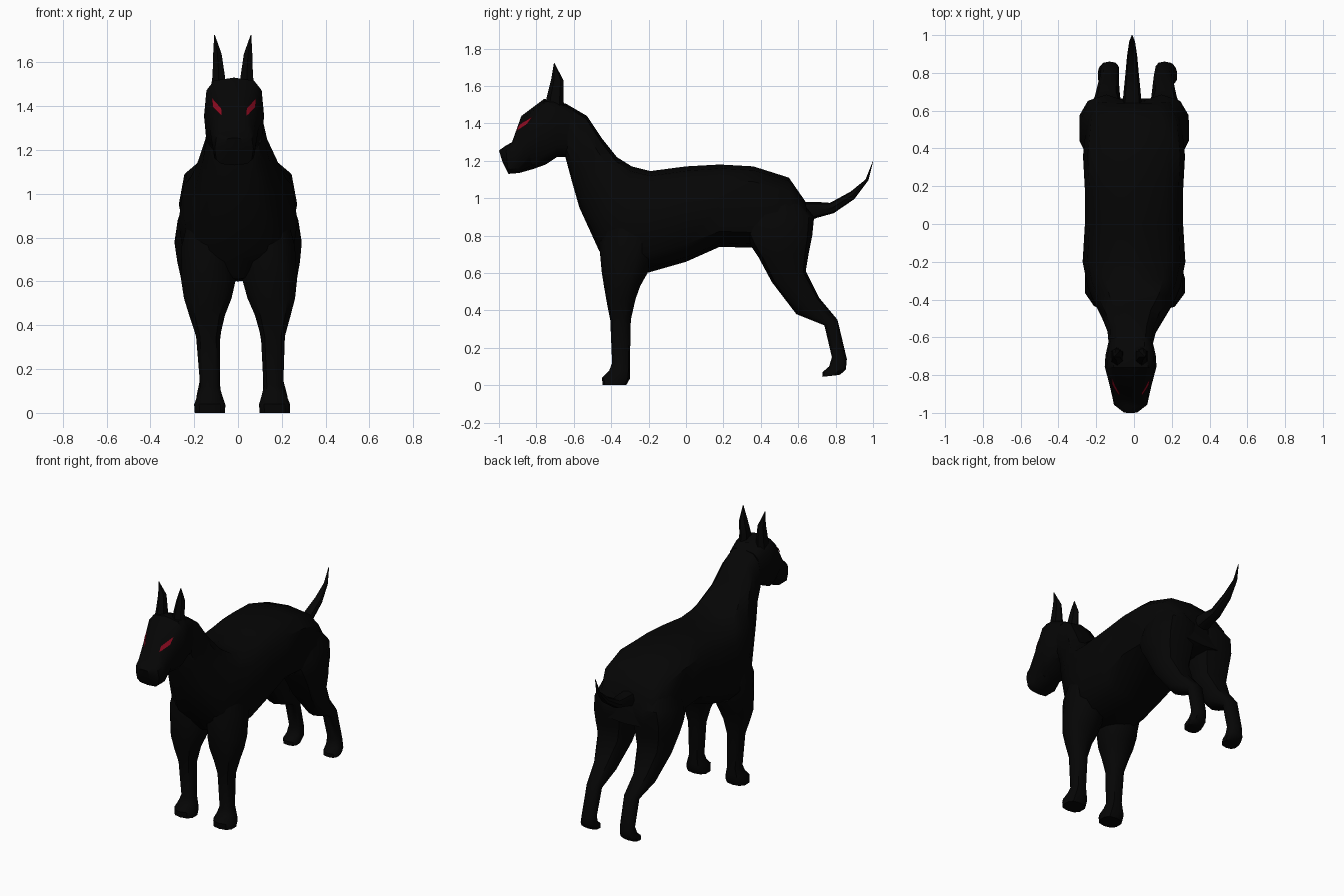
import bpy, bmesh, math
from mathutils import Vector
from mathutils.bvhtree import BVHTree


def material(name, rgb):
    m = bpy.data.materials.new(name)
    m.diffuse_color = (*rgb, 1)
    return m


BLACK = material("black coat", (0.0016, 0.0016, 0.0016))
RED = material("red eye", (0.26, 0.003, 0.014))


def finish(name, bm, mat):
    mesh = bpy.data.meshes.new(name)
    bm.to_mesh(mesh)
    bm.free()
    mesh.materials.append(mat)
    ob = bpy.data.objects.new(name, mesh)
    bpy.context.collection.objects.link(ob)
    bpy.ops.object.select_all(action='DESELECT')
    ob.select_set(True)
    bpy.context.view_layer.objects.active = ob
    bpy.ops.object.shade_smooth_by_angle(angle=math.radians(40))
    return ob


def loft(name, rings, sides=8, power=0.8, place=lambda x, z: x, cap_start=False):
    """Skin rings: (y, z) of one edge, (y, z) of the other, centre x, half width, [squareness]."""
    bm = bmesh.new()
    loops = []
    for ay, az, by, bz, cx, hw, *own in rings:
        loop = []
        e = own[0] if own else power
        for i in range(sides):
            a = math.tau * i / sides
            c, s = (math.copysign(abs(f) ** e, f) for f in (math.cos(a), math.sin(a)))
            y = (ay + by) / 2 + (ay - by) / 2 * c
            z = (az + bz) / 2 + (az - bz) / 2 * c
            loop.append(bm.verts.new((place(cx + hw * s, z), y, z)))
        loops.append(loop)
    for p, q in zip(loops, loops[1:]):
        for i in range(sides):
            j = (i + 1) % sides
            bm.faces.new((p[i], p[j], q[j], q[i]))
    start = bm.faces.new(loops[0])
    bm.faces.new(loops[-1])
    bmesh.ops.recalc_face_normals(bm, faces=bm.faces)
    if not cap_start:   # this end is buried in the body
        bm.faces.remove(start)
    return finish(name, bm, BLACK)


HEAD_X = -0.018   # the head is slightly off the centre line

# Torso and neck, rump to nape
loft("body", [
    (0.64, 0.98, 0.665, 0.76, 0, 0.21),
    (0.55, 1.11, 0.56, 0.72, 0, 0.25),
    (0.36, 1.17, 0.36, 0.735, 0, 0.27),
    (0.18, 1.18, 0.18, 0.74, 0, 0.26),
    (0.00, 1.17, 0.00, 0.66, 0, 0.26),
    (-0.19, 1.145, -0.21, 0.60, 0, 0.272),
    (-0.29, 1.17, -0.38, 0.61, 0, 0.245),
    (-0.37, 1.22, -0.465, 0.72, 0, 0.21),
    (-0.45, 1.32, -0.57, 0.95, -0.008, 0.155),
    (-0.53, 1.44, -0.61, 1.09, -0.012, 0.128),
    (-0.65, 1.51, -0.645, 1.22, HEAD_X, 0.115)], 12, 0.68, cap_start=True)

# Head and muzzle, nape to nose
head = loft("head", [
    (-0.60, 1.48, -0.63, 1.22, HEAD_X, 0.115),
    (-0.70, 1.525, -0.69, 1.22, HEAD_X, 0.133),
    (-0.76, 1.53, -0.75, 1.18, HEAD_X, 0.137),
    (-0.88, 1.44, -0.82, 1.155, HEAD_X, 0.112, 1.1),
    (-0.93, 1.30, -0.89, 1.135, HEAD_X, 0.098),
    (-0.965, 1.28, -0.95, 1.13, HEAD_X, 0.088),
    (-1.00, 1.255, -0.98, 1.19, HEAD_X, 0.04)], 12, 0.58, cap_start=True)

# Curved tail
loft("tail", [
    (0.62, 0.98, 0.66, 0.88, -0.01, 0.05),
    (0.70, 0.98, 0.70, 0.895, -0.01, 0.045),
    (0.77, 0.975, 0.79, 0.92, -0.01, 0.037),
    (0.88, 1.035, 0.90, 0.995, -0.01, 0.027),
    (0.96, 1.10, 0.975, 1.095, -0.01, 0.015),
    (1.00, 1.20, 1.00, 1.195, -0.01, 0.002)], 8)

# Legs start with a shoulder or thigh that tapers into the body
FRONT_LEG = [
    (-0.40, 1.00, -0.15, 1.00, 0.13, 0.07, 1),
    (-0.465, 0.76, -0.14, 0.76, 0.14, 0.125, 1),
    (-0.45, 0.60, -0.20, 0.61, 0.14, 0.13, 0.95),
    (-0.437, 0.52, -0.245, 0.53, 0.145, 0.113),
    (-0.423, 0.44, -0.27, 0.46, 0.15, 0.085),
    (-0.405, 0.35, -0.295, 0.35, 0.148, 0.057),
    (-0.395, 0.12, -0.30, 0.12, 0.145, 0.046),
    (-0.41, 0.08, -0.30, 0.07, 0.147, 0.06),
    (-0.45, 0.04, -0.30, 0.035, 0.148, 0.074),
    (-0.445, 0.00, -0.32, 0.00, 0.148, 0.072)]

HIND_LEG = [
    (0.36, 1.06, 0.58, 1.03, 0.12, 0.10, 0.9),
    (0.30, 0.84, 0.685, 0.90, 0.145, 0.135),
    (0.34, 0.755, 0.675, 0.80, 0.15, 0.145),
    (0.39, 0.68, 0.657, 0.71, 0.15, 0.135),
    (0.46, 0.55, 0.64, 0.61, 0.15, 0.11),
    (0.59, 0.38, 0.71, 0.47, 0.15, 0.07),
    (0.74, 0.32, 0.81, 0.35, 0.142, 0.05),
    (0.78, 0.15, 0.86, 0.14, 0.145, 0.048),
    (0.765, 0.10, 0.855, 0.085, 0.15, 0.055),
    (0.73, 0.07, 0.84, 0.07, 0.153, 0.058),
    (0.73, 0.045, 0.82, 0.055, 0.153, 0.054)]

EAR = [
    (-0.755, 1.48, -0.65, 1.46, 0.068, 0.038),
    (-0.745, 1.54, -0.655, 1.53, 0.064, 0.032),
    (-0.72, 1.64, -0.655, 1.63, 0.070, 0.022),
    (-0.706, 1.725, -0.702, 1.72, 0.083, 0.002)]

# Front-facing outline of an eye: outer top, inner top, inner bottom, outer bottom
EYE = [Vector(p) for p in ((0.097, 1.435), (0.056, 1.39), (0.056, 1.355), (0.094, 1.393))]
surface = BVHTree.FromPolygons([v.co for v in head.data.vertices],
                               [p.vertices[:] for p in head.data.polygons])


def eye(name, side, nu=6, nv=3):
    """Thin patch laid onto the surface of the head."""
    bm = bmesh.new()
    grid = []
    for i in range(nu + 1):
        row = []
        for j in range(nv + 1):
            p = EYE[0].lerp(EYE[1], i / nu).lerp(EYE[3].lerp(EYE[2], i / nu), j / nv)
            x = HEAD_X + side * p.x
            hit, normal, _, _ = surface.ray_cast(Vector((x, -1.5, p.y)), Vector((0, 1, 0)))
            if hit is None:
                hit, normal, _, _ = surface.find_nearest(Vector((x, -0.84, p.y)))
            row.append(bm.verts.new(hit + normal * 0.006))
        grid.append(row)
    for a, b in zip(grid, grid[1:]):
        for j in range(nv):
            bm.faces.new((a[j], b[j], b[j + 1], a[j + 1]))
    bm.normal_update()
    if sum(f.normal.y for f in bm.faces) > 0:
        bmesh.ops.reverse_faces(bm, faces=bm.faces[:])
    finish(name, bm, RED)


# Paired parts
for side, label in ((-1, "left"), (1, "right")):
    stance = lambda x, z: side * x + 0.02 * max(0, 1 - z / 0.8)
    loft(label + "_front_leg", FRONT_LEG, 10, 0.8, stance)
    loft(label + "_hind_leg", HIND_LEG, 10, 0.78, stance)
    loft(label + "_ear", EAR, 6, 0.9, lambda x, z: -0.024 + side * x)
    eye(label + "_eye", side)
